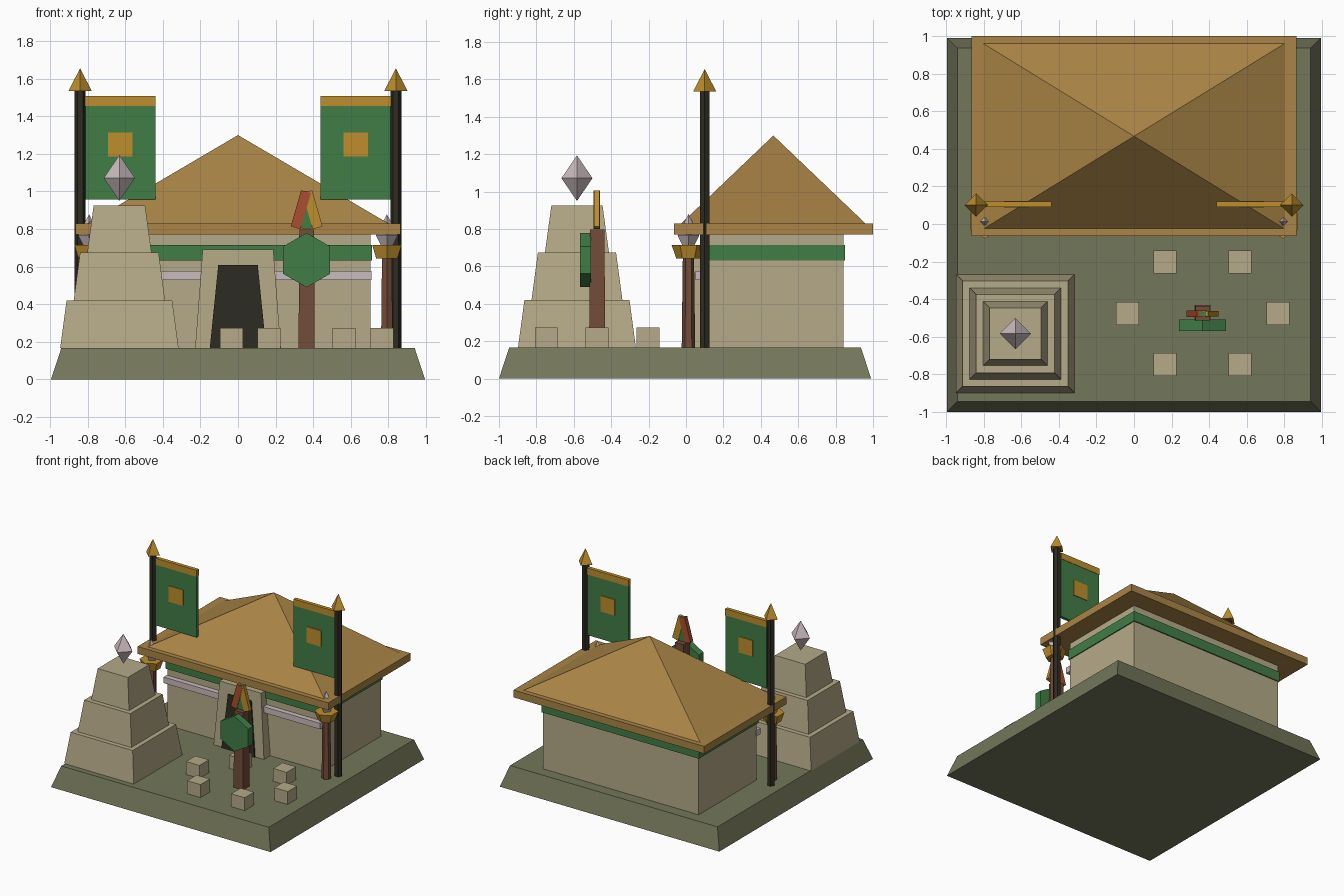
import bpy, bmesh, math
from mathutils import Matrix, Vector

cube = bpy.data.objects.get("Cube")
if cube:
    bpy.data.objects.remove(cube, do_unlink=True)


def material(name, hex_code):
    srgb = [int(hex_code[i:i + 2], 16) / 255 for i in (0, 2, 4)]
    col = [c / 12.92 if c < 0.04045 else ((c + 0.055) / 1.055) ** 2.4 for c in srgb] + [1]
    m = bpy.data.materials.new(name)
    m.use_nodes = True
    m.diffuse_color = col
    bsdf = m.node_tree.nodes["Principled BSDF"]
    bsdf.inputs["Base Color"].default_value = col
    bsdf.inputs["Roughness"].default_value = 0.9
    return m


STONE = material("sandstone", "b5aa88")
MOSS = material("moss_ground", "74775a")
DARK = material("dark_wood", "2d2b21")
THATCH = material("thatch", "aa8446")
GOLD = material("gold", "bd8e2c")
GREEN = material("green_cloth", "417d47")
RED = material("red_feather", "a84f2e")
BROWN = material("brown_wood", "734c38")
CRYSTAL = material("pale_crystal", "cbbbbd")


def finish(name, bm, mat):
    bmesh.ops.recalc_face_normals(bm, faces=bm.faces)
    mesh = bpy.data.meshes.new(name)
    bm.to_mesh(mesh)
    bm.free()
    mesh.materials.append(mat)
    ob = bpy.data.objects.new(name, mesh)
    bpy.context.collection.objects.link(ob)
    return ob


def block(name, mat, x, y, z0, z1, bottom, top=None):
    """Box from z0 to z1 with half sizes at the bottom and (tapered) top."""
    top = top or bottom
    bm = bmesh.new()
    bmesh.ops.create_cube(bm, size=2)
    for v in bm.verts:
        hx, hy = top if v.co.z > 0 else bottom
        v.co = (x + v.co.x * hx, y + v.co.y * hy, z1 if v.co.z > 0 else z0)
    return finish(name, bm, mat)


def prism(name, mat, x, y, z0, z1, r0, r1, sides=6, turn=0.0):
    """Upright prism, frustum or cone with its first corner on x."""
    bm = bmesh.new()
    bmesh.ops.create_cone(bm, cap_ends=True, segments=sides, radius1=r0,
                          radius2=r1, depth=z1 - z0,
                          matrix=Matrix.Translation((x, y, (z0 + z1) / 2))
                          @ Matrix.Rotation(turn, 4, 'Z'))
    bmesh.ops.remove_doubles(bm, verts=bm.verts, dist=1e-5)
    return finish(name, bm, mat)


def crystal(name, x, y, z, r, h):
    bm = bmesh.new()
    ring = [bm.verts.new((x + r * math.cos(i * math.pi / 2),
                          y + r * math.sin(i * math.pi / 2), z)) for i in range(4)]
    for tip_z in (z + h, z - h):
        tip = bm.verts.new((x, y, tip_z))
        for i in range(4):
            bm.faces.new((ring[i], ring[(i + 1) % 4], tip))
    return finish(name, bm, CRYSTAL)


# Ground slab
GROUND = 0.167
block("ground_slab", MOSS, 0, -0.005, 0, GROUND, (0.995, 0.995), (0.94, 0.94))

# Hall
MID = 0.467
block("hall_walls", STONE, 0, MID, GROUND, 0.78, (0.705, 0.375))
block("hall_band", GREEN, 0, MID, 0.632, 0.715, (0.713, 0.384))
block("roof_eaves", THATCH, 0, MID, 0.77, 0.83, (0.864, 0.532))
bm = bmesh.new()
eave = [bm.verts.new((sx * 0.8, MID + sy * 0.492, 0.83))
        for sx, sy in ((-1, -1), (1, -1), (1, 1), (-1, 1))]
peak = bm.verts.new((0, MID, 1.3))
bm.faces.new(eave)
for i in range(4):
    bm.faces.new((eave[i], eave[(i + 1) % 4], peak))
finish("roof_pyramid", bm, THATCH)
block("wall_rail", CRYSTAL, 0, 0.075, 0.528, 0.577, (0.71, 0.025))

# Gate and dark doorway
block("gate_frame", STONE, 0, 0.07, GROUND, 0.692, (0.228, 0.06), (0.188, 0.04))
block("gate_doorway", DARK, 0, 0.06, GROUND, 0.61, (0.15, 0.06), (0.105, 0.042))

# Banners and lamp columns on both sides
for side, label in ((1, "left"), (-1, "right")):
    px, py = side * 0.84, 0.1
    prism(label + "_banner_pole", DARK, px, py, GROUND, 1.54, 0.03, 0.03, turn=math.pi / 2)
    prism(label + "_pole_finial", GOLD, px, py, 1.535, 1.655, 0.062, 0, sides=4)
    fx = side * 0.626
    block(label + "_banner_cloth", GREEN, fx, 0.105, 0.957, 1.46, (0.186, 0.012))
    block(label + "_banner_top", GOLD, fx, 0.105, 1.455, 1.508, (0.187, 0.015))
    block(label + "_banner_emblem", GOLD, fx, 0.105, 1.185, 1.315, (0.065, 0.018))
    cx, cy = side * 0.792, 0.013
    prism(label + "_lamp_column", BROWN, cx, cy, GROUND, 0.66, 0.036, 0.03)
    prism(label + "_lamp_bowl", GOLD, cx, cy, 0.643, 0.715, 0.065, 0.09)
    crystal(label + "_lamp_crystal", cx, cy, 0.765, 0.058, 0.115)

# Stepped tower with crystal
TX, TY = -0.631, -0.583
heights = (GROUND, 0.42, 0.675, 0.925)
for i in range(3):
    low, high = 0.315 - 0.072 * i, 0.281 - 0.072 * i
    block(f"tower_tier_{i + 1}", STONE, TX, TY, heights[i], heights[i + 1],
          (low, low), (high, high))
crystal("tower_crystal", TX, TY, 1.072, 0.083, 0.122)

# Totem with shield and feathers
PX, PY = 0.365, -0.475
block("totem_post", BROWN, PX, PY, GROUND, 0.797, (0.043, 0.043), (0.039, 0.039))
shield = prism("totem_shield", GREEN, 0, 0, -0.03, 0.03, 0.145, 0.145)
shield.data.transform(Matrix.Translation((PX, -0.538, 0.635))
                      @ Matrix.Rotation(math.pi / 2, 4, 'X'))
for label, mat, lean, depth in (("middle", GREEN, 0, 0.012),
                                ("left", GOLD, -1, 0.015), ("right", RED, 1, 0.017)):
    feather = block(label + "_feather", mat, 0, 0, -0.1, 0.1, (0.027, depth))
    feather.data.transform(Matrix.Translation((PX - lean * 0.031, PY - 0.003, 0.903))
                           @ Matrix.Rotation(lean * math.radians(16), 4, 'Y'))

# Stone seats around the totem
for i in range(6):
    a = i * math.pi / 3
    block(f"stone_seat_{i + 1}", STONE, PX + 0.4 * math.cos(a), PY + 0.314 * math.sin(a),
          GROUND, 0.273, (0.061, 0.061))
